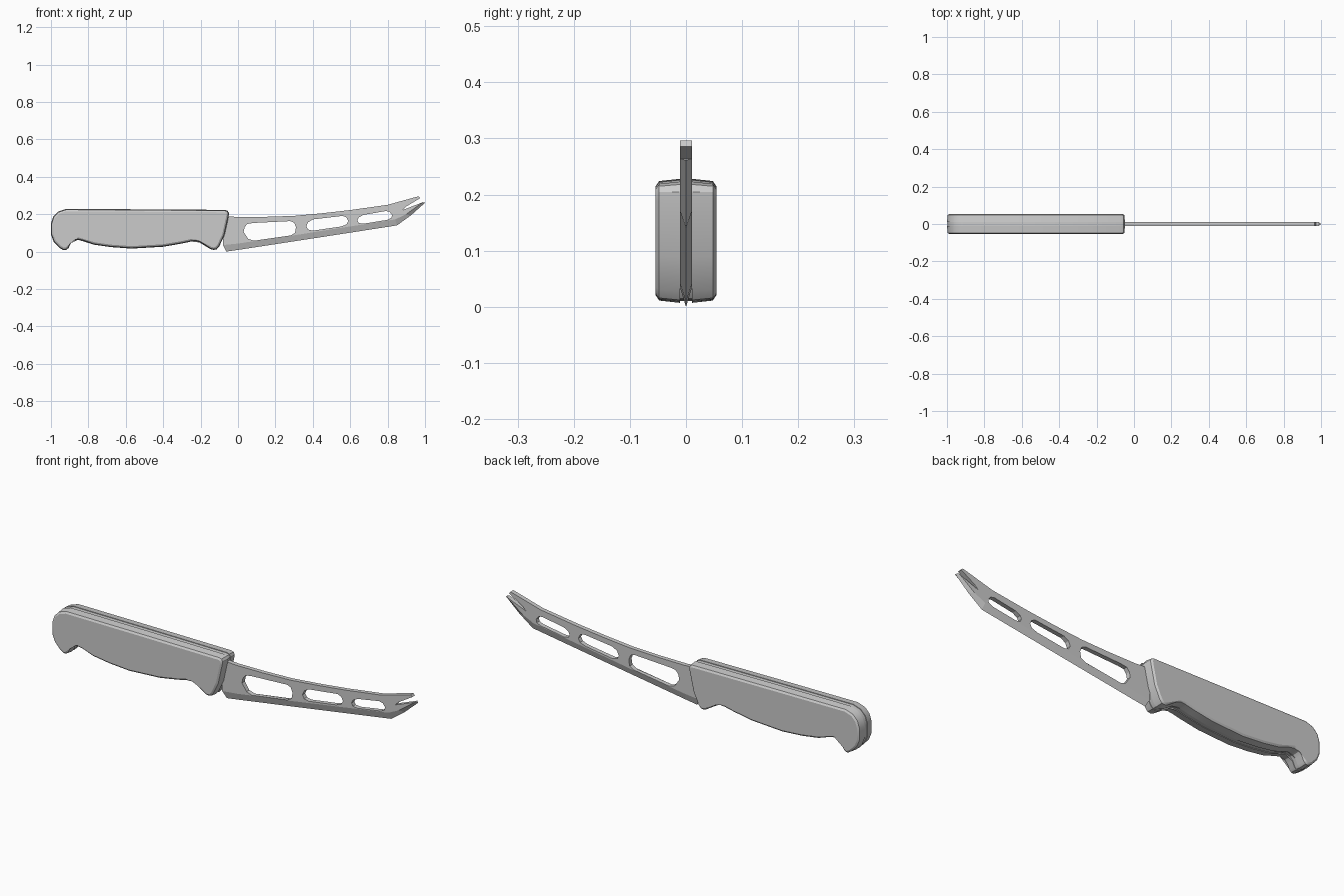
import bpy, bmesh, math
from mathutils import Vector

if "Cube" in bpy.data.objects:
    bpy.data.objects.remove(bpy.data.objects["Cube"])

T = 0.011  # half thickness of the steel

# Handle outline (x, z), clockwise from the left end
HANDLE = [(-1, .09), (-1, .15), (-.988, .187), (-.962, .214), (-.92, .228), (-.5, .226),
          (-.07, .223), (-.055, .218), (-.048, .205), (-.05, .188), (-.072, .088),
          (-.1, .028), (-.114, .012), (-.13, .009), (-.147, .013), (-.175, .032),
          (-.2, .048), (-.225, .056), (-.25, .054), (-.3, .043), (-.4, .026), (-.57, .016),
          (-.68, .024), (-.77, .037), (-.83, .058), (-.855, .063), (-.88, .058),
          (-.894, .045), (-.905, .02), (-.917, .009), (-.933, .007), (-.955, .02),
          (-.985, .052)]


def inset(pts, d):
    """Offset a clockwise outline inwards by d."""
    out = []
    for i, p in enumerate(pts):
        a, b, c = Vector(pts[i - 1]), Vector(p), Vector(pts[(i + 1) % len(pts)])
        u, v = (b - a).normalized(), (c - b).normalized()
        n = Vector((u.y + v.y, -u.x - v.x)).normalized()
        k = max(.6, n.dot(Vector((u.y, -u.x))))
        out.append(tuple(b + n * d / k))
    return out


def finish(bm, name, smooth):
    bmesh.ops.recalc_face_normals(bm, faces=bm.faces[:])
    me = bpy.data.meshes.new(name)
    bm.to_mesh(me)
    bm.free()
    ob = bpy.data.objects.new(name, me)
    bpy.context.collection.objects.link(ob)
    if smooth:
        bpy.ops.object.select_all(action='DESELECT')
        bpy.context.view_layer.objects.active = ob
        ob.select_set(True)
        bpy.ops.object.shade_smooth_by_angle(angle=math.radians(30))
    return ob


def loft(name, sections):
    """Skin a list of (y, outline) sections and cap both ends."""
    bm = bmesh.new()
    rings = [[bm.verts.new((x, y, z)) for x, z in pts] for y, pts in sections]
    for r, s in zip(rings, rings[1:]):
        for i in range(len(r)):
            bm.faces.new((r[i - 1], r[i], s[i], s[i - 1]))
    for r in (rings[0], rings[-1]):
        cap = bm.faces.new(r)
        bmesh.ops.triangulate(bm, faces=[cap])
    return finish(bm, name, True)


# Handle scales, one per side, and the tang between them
for side, name in ((-1, "handle_scale_front"), (1, "handle_scale_back")):
    loft(name, [(side * T, HANDLE), (side * .048, inset(HANDLE, .004)),
                (side * .054, inset(HANDLE, .013))])
tang_outline = inset(HANDLE, .003)
loft("tang", [(-T, tang_outline), (T, tang_outline)])

# Blade: top of the grind, rest of the outline, cutting edge and windows
GRIND = [(-.08, .035), (0, .043), (.45, .111), (.84, .172), (.9, .2), (.988, .264)]
SPINE = [(.88, .222), (.898, .24), (.974, .286), (.966, .296), (.8, .25), (.6, .222),
         (.45, .205), (.3, .191), (.15, .186), (0, .185), (-.08, .19)]
EDGE = [(-.062, 0), (0, .009), (.45, .078), (.85, .14), (.925, .194), (1, .261)]
WINDOWS = [
    [(.03, .105), (.035, .13), (.05, .148), (.08, .153), (.28, .163), (.3, .155), (.31, .13),
     (.305, .1), (.275, .083), (.085, .058), (.055, .068)],
    [(.365, .135), (.375, .157), (.4, .172), (.56, .191), (.58, .183), (.59, .163),
     (.58, .145), (.55, .134), (.4, .112), (.375, .118)],
    [(.638, .167), (.645, .182), (.67, .196), (.79, .217), (.81, .213), (.824, .195),
     (.82, .18), (.8, .17), (.67, .149), (.645, .153)]]

bm = bmesh.new()
edge_verts = [bm.verts.new((x, 0, z)) for x, z in EDGE]
sides = []
for y in (-T, T):
    loops, edges = [], []
    for pts in [GRIND + SPINE] + WINDOWS:
        vs = [bm.verts.new((x, y, z)) for x, z in pts]
        edges += [bm.edges.new((vs[i - 1], vs[i])) for i in range(len(vs))]
        loops.append(vs)
    bmesh.ops.triangle_fill(bm, edges=edges, use_beauty=True, normal=(0, -1, 0))
    # Sloping grind down to the cutting edge
    g = loops[0]
    for i in range(len(GRIND) - 1):
        bm.faces.new((g[i], g[i + 1], edge_verts[i + 1], edge_verts[i]))
    sides.append(loops)
# Walls around the spine and inside the windows
for k, (a, b) in enumerate(zip(*sides)):
    for i in range(len(a)):
        if k == 0 and 1 <= i < len(GRIND):
            continue
        bm.faces.new((a[i - 1], a[i], b[i], b[i - 1]))
# Heel and point end caps
for i, e in ((0, 0), (len(GRIND) - 1, -1)):
    bm.faces.new((sides[0][0][i], sides[1][0][i], edge_verts[e]))
finish(bm, "blade", False)
